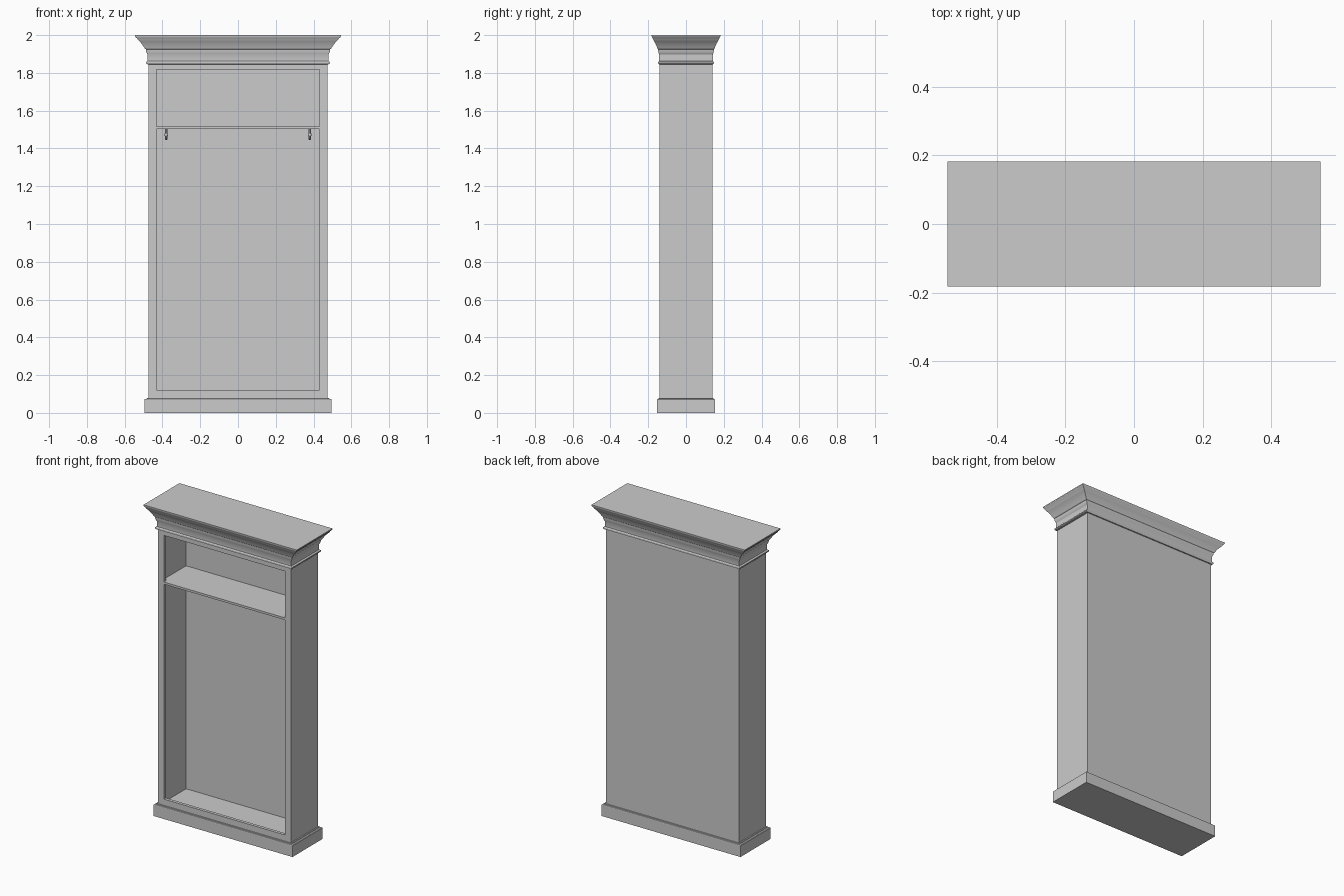
import bpy, bmesh, math

if "Cube" in bpy.data.objects:
    bpy.data.objects.remove(bpy.data.objects["Cube"])

grey = bpy.data.materials.new("plain_grey")
grey.diffuse_color = (0.6, 0.6, 0.6, 1)
grey.use_nodes = True
grey.node_tree.nodes["Principled BSDF"].inputs["Base Color"].default_value = grey.diffuse_color

HX, HY = 0.473, 0.139        # half width and half depth of the carcass
OX = 0.431                   # half width of the opening in the face frame
Z0, Z1 = 0.12, 1.817         # bottom and top of the opening
FRAME = -HY + 0.02           # rear of the face frame
IX, FLOOR, CEIL = 0.453, 0.082, 1.838   # interior behind the face frame
BACK = 0.119                 # inner face of the back panel


def finish(bm, name):
    bmesh.ops.recalc_face_normals(bm, faces=bm.faces)
    mesh = bpy.data.meshes.new(name)
    bm.to_mesh(mesh)
    bm.free()
    mesh.materials.append(grey)
    ob = bpy.data.objects.new(name, mesh)
    bpy.context.collection.objects.link(ob)
    return ob


def box_bm(x0, x1, y0, y1, z0, z1):
    bm = bmesh.new()
    bmesh.ops.create_cube(bm, size=1)
    for v in bm.verts:
        v.co = (x1 if v.co.x > 0 else x0, y1 if v.co.y > 0 else y0,
                z1 if v.co.z > 0 else z0)
    return bm


def moulding(name, profile):
    """Stack of rectangles; each profile point is (x overhang, y overhang, z)."""
    bm = bmesh.new()
    rings = []
    for ox, oy, z in profile:
        x, y = HX + ox, HY + oy
        rings.append([bm.verts.new((sx * x, sy * y, z))
                      for sx, sy in ((-1, -1), (1, -1), (1, 1), (-1, 1))])
    for a, b in zip(rings, rings[1:]):
        for i in range(4):
            j = (i + 1) % 4
            bm.faces.new((a[i], a[j], b[j], b[i]))
    bm.faces.new(rings[0])
    bm.faces.new(rings[-1])
    return finish(bm, name)


# carcass: rings run from the rear, round the front frame, and into the interior
bm = bmesh.new()
rings = []
for x, y, z0, z1 in ((HX, HY, 0.06, 1.85), (HX, -HY, 0.06, 1.85),
                     (OX, -HY, Z0, Z1), (OX, FRAME, Z0, Z1),
                     (IX, FRAME, FLOOR, CEIL), (IX, BACK, FLOOR, CEIL)):
    rings.append([bm.verts.new(p) for p in
                  ((-x, y, z0), (x, y, z0), (x, y, z1), (-x, y, z1))])
for a, b in zip(rings, rings[1:]):
    for i in range(4):
        j = (i + 1) % 4
        bm.faces.new((a[i], a[j], b[j], b[i]))
bm.faces.new(rings[0])
bm.faces.new(rings[-1])
finish(bm, "carcass")

# shelf behind the frame, with a flush front rail
finish(box_bm(-IX, IX, FRAME, BACK, 1.503, 1.517), "shelf")
finish(box_bm(-OX, OX, -HY, FRAME, 1.503, 1.517), "shelf_rail")

# plinth
moulding("plinth", [(0.022, 0.014, 0), (0.022, 0.014, 0.071), (0.019, 0.012, 0.074),
                    (0.010, 0.006, 0.075), (0.008, 0.005, 0.080), (0, 0, 0.080)])

# crown cornice: bead, neck, sloping cyma and top lip
crown = [(0, 1.845), (0.010, 1.846), (0.014, 1.850), (0.014, 1.857), (0.010, 1.861),
         (0.005, 1.863), (0.005, 1.897), (0.009, 1.903), (0.013, 1.912), (0.015, 1.925),
         (0.020, 1.928), (0.026, 1.938), (0.034, 1.950), (0.043, 1.961), (0.051, 1.969),
         (0.057, 1.975), (0.061, 1.982), (0.068, 1.988), (0.072, 1.994), (0.072, 2.0)]
cornice = moulding("crown_cornice", [(o, o * 0.6, z) for o, z in crown])
bpy.context.view_layer.objects.active = cornice
cornice.select_set(True)
bpy.ops.object.shade_smooth_by_angle(angle=math.radians(25))
cornice.select_set(False)

# two hooks hanging below the shelf
for side, x in (("left", -0.38), ("right", 0.38)):
    path = [(0, 1.504), (0, 1.468)]
    path += [(-0.014 + 0.014 * math.cos(a), 1.464 - 0.014 * math.sin(a))
             for a in [math.pi * i / 8 for i in range(9)]]
    path.append((-0.031, 1.472))
    curve = bpy.data.curves.new("hook_path", 'CURVE')
    curve.dimensions = '3D'
    curve.bevel_depth = 0.006
    curve.bevel_resolution = 2
    curve.use_fill_caps = True
    spline = curve.splines.new('POLY')
    spline.points.add(len(path) - 1)
    for p, (y, z) in zip(spline.points, path):
        p.co = (x, y, z, 1)
    curve.materials.append(grey)
    hook = bpy.data.objects.new(side + "_hook", curve)
    bpy.context.collection.objects.link(hook)
    bpy.context.view_layer.objects.active = hook
    hook.select_set(True)
    bpy.ops.object.convert(target='MESH')
    bpy.ops.object.shade_smooth_by_angle(angle=math.radians(40))
    hook.select_set(False)
    # knob on the hook tip
    bm = bmesh.new()
    bmesh.ops.create_uvsphere(bm, u_segments=12, v_segments=8, radius=0.01)
    bmesh.ops.translate(bm, verts=bm.verts, vec=(x, -0.031, 1.472))
    for f in bm.faces:
        f.smooth = True
    finish(bm, side + "_hook_knob")
